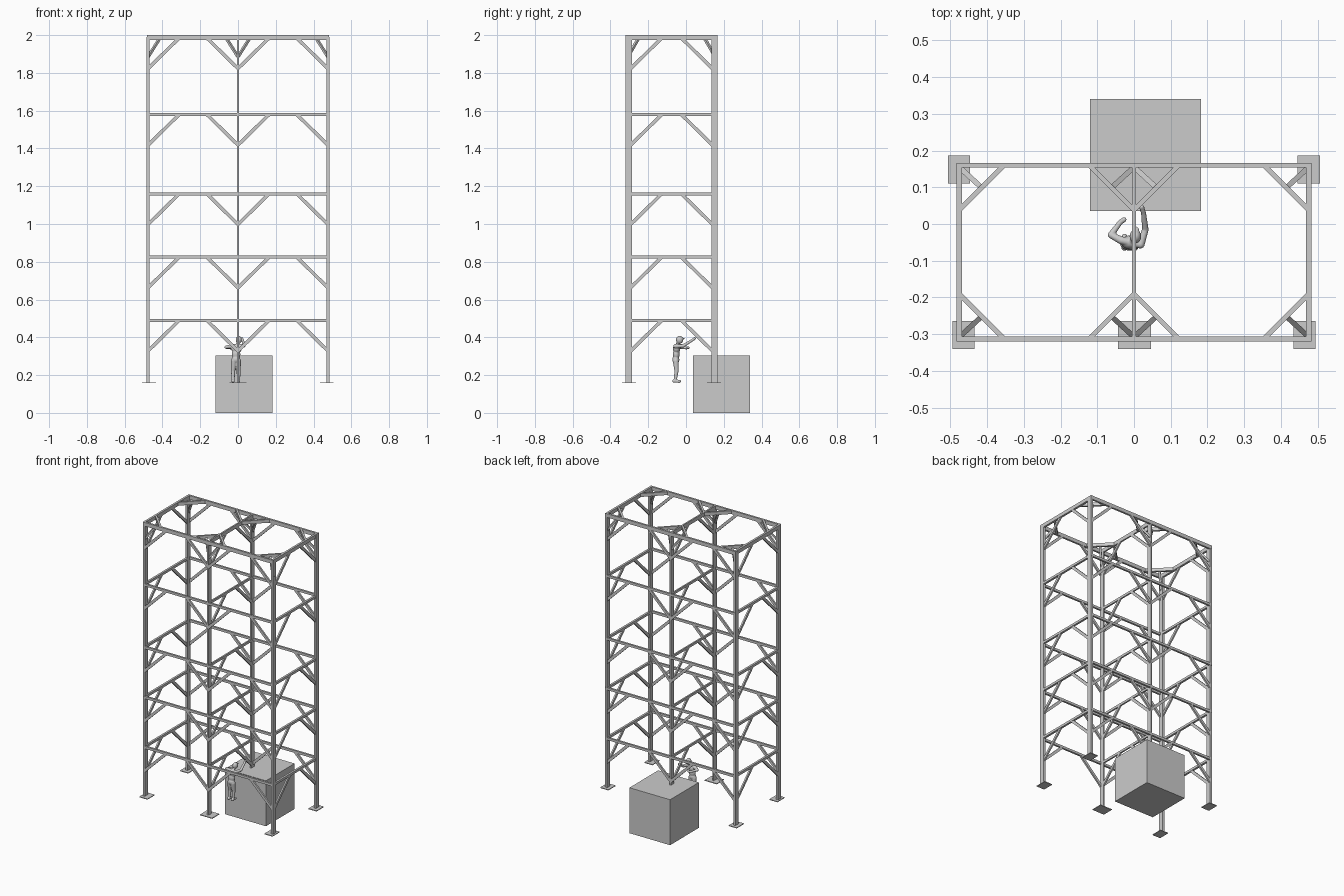
import bpy, bmesh, math
from mathutils import Vector, Matrix

if "Cube" in bpy.data.objects:
    bpy.data.objects.remove(bpy.data.objects["Cube"])

X, Y, Z = Vector((1, 0, 0)), Vector((0, 1, 0)), Vector((0, 0, 1))
POSTS_X = (-0.476, 0.0, 0.476)
FRONT, BACK = -0.313, 0.160          # frame planes along y
LEVELS = (0.49, 0.825, 1.16, 1.58, 1.985)
TOP = 1.9875


def finish(name, bm, smooth=False):
    me = bpy.data.meshes.new(name)
    bmesh.ops.recalc_face_normals(bm, faces=bm.faces)
    bm.to_mesh(me)
    bm.free()
    ob = bpy.data.objects.new(name, me)
    bpy.context.collection.objects.link(ob)
    if smooth:
        me.polygons.foreach_set("use_smooth", [True] * len(me.polygons))
    return ob


def bar(bm, a, b, depth, width, normal):
    """Rectangular bar from a to b; depth runs along normal, width across it."""
    a, b = Vector(a), Vector(b)
    d = (b - a).normalized()
    s = (normal - d * normal.dot(d)).normalized()
    t = d.cross(s)
    m = Matrix((s * depth, t * width, b - a)).transposed().to_4x4()
    m.translation = (a + b) / 2
    bmesh.ops.create_cube(bm, size=1, matrix=m)


def box(bm, lo, hi):
    lo, hi = Vector(lo), Vector(hi)
    m = Matrix.Translation((lo + hi) / 2) @ Matrix.Diagonal((*(hi - lo), 1))
    bmesh.ops.create_cube(bm, size=1, matrix=m)


# concrete block under the middle back post
bm = bmesh.new()
box(bm, (-0.12, 0.036, 0), (0.182, 0.34, 0.305))
finish("block", bm)

# posts, the middle back one standing on the block
bm = bmesh.new()
for x in POSTS_X:
    w = 0.005 if x == 0 else 0.0075
    box(bm, (x - w, -0.319, 0.16), (x + w, -0.287, 1.99))
    box(bm, (x - w, 0.134, 0.305 if x == 0 else 0.16), (x + w, 0.166, 1.99))
finish("posts", bm)

# foot plates
bm = bmesh.new()
for cx, cy, w in ((-0.464, -0.302, 0.03), (0.001, -0.302, 0.045), (0.464, -0.302, 0.03),
                  (-0.477, 0.148, 0.03), (0.476, 0.148, 0.03)):
    box(bm, (cx - w, cy - 0.038, 0.157), (cx + w, cy + 0.038, 0.162))
finish("foot_plates", bm)

# horizontal beams on every level
bm = bmesh.new()
for z in LEVELS:
    top = z == LEVELS[-1]
    zc, h = (TOP, 0.025) if top else (z, 0.016)
    for y in (FRONT, BACK):
        bar(bm, (-0.483, y, zc), (0.483, y, zc), 0.013, h, Y)
    for x in POSTS_X:
        bar(bm, (x, FRONT, zc), (x, BACK, zc), 0.010 if x == 0 else 0.014, h, X)
finish("beams", bm)

# diagonal knee braces in the upright planes
bm = bmesh.new()
R = 0.162
for z in LEVELS:
    for x in POSTS_X:
        for y, sy in ((FRONT, 1), (BACK, -1)):
            for sx in (-1, 1):
                if abs(x + sx * R) < 0.48:
                    bar(bm, (x, y, z - R), (x + sx * R, y, z - 0.003), 0.011, 0.018, Y)
            y0 = y + sy * 0.02
            bar(bm, (x, y0, z - R), (x, y0 + sy * R, z - 0.003), 0.010, 0.018, X)
finish("knee_braces", bm)

# flat corner braces at the top and the struts that carry them
flat, strut = bmesh.new(), bmesh.new()
C = 0.122
for x in POSTS_X:
    for y, sy in ((FRONT, 1), (BACK, -1)):
        for sx in (-1, 1):
            if abs(x + sx * C) > 0.48:
                continue
            bar(flat, (x, y + sy * C, TOP), (x + sx * C, y, TOP), 0.022, 0.013, Z)
            bar(strut, (x, y + sy * 0.005, 1.885),
                (x + sx * C / 2, y + sy * C / 2, 1.982), 0.012, 0.014, Z)
finish("corner_braces", flat)
finish("corner_struts", strut)


# standing worker, one arm raised towards the post
def ball(bm, c, r, scale=(1, 1, 1)):
    m = Matrix.Translation(c) @ Matrix.Diagonal((*scale, 1))
    bmesh.ops.create_uvsphere(bm, u_segments=16, v_segments=10, radius=r, matrix=m)


def limb(bm, pts):
    """Chain of tapered round segments; each point is x, y, z, radius."""
    for p in pts:
        ball(bm, p[:3], p[3])
    for p, q in zip(pts, pts[1:]):
        a, b = Vector(p[:3]), Vector(q[:3])
        rot = (b - a).to_track_quat('Z', 'Y').to_matrix().to_4x4()
        bmesh.ops.create_cone(bm, cap_ends=True, segments=14, radius1=p[3], radius2=q[3],
                              depth=(b - a).length,
                              matrix=Matrix.Translation((a + b) / 2) @ rot)


bm = bmesh.new()
# torso, shoulders and neck
ball(bm, (-0.011, -0.054, 0.282), 0.024, (1.0, 0.8, 0.9))
ball(bm, (-0.010, -0.052, 0.310), 0.024, (0.95, 0.75, 1.2))
ball(bm, (-0.008, -0.050, 0.340), 0.026, (1.1, 0.75, 0.95))
limb(bm, [(-0.032, -0.045, 0.353, 0.011), (0.017, -0.056, 0.354, 0.011)])
limb(bm, [(-0.005, -0.048, 0.355, 0.010), (0.003, -0.038, 0.376, 0.009)])
# head with cap peak
ball(bm, (0.004, -0.034, 0.387), 0.019, (0.85, 1.0, 1.12))
ball(bm, (0.004, -0.017, 0.393), 0.011, (1.0, 1.0, 0.35))
# raised arm and bent arm
limb(bm, [(0.018, -0.056, 0.353, 0.011), (0.031, -0.015, 0.355, 0.009),
          (0.026, 0.030, 0.383, 0.007), (0.021, 0.046, 0.394, 0.007)])
limb(bm, [(-0.034, -0.045, 0.352, 0.011), (-0.063, -0.030, 0.348, 0.009),
          (-0.038, 0.004, 0.343, 0.007), (-0.027, 0.012, 0.345, 0.007)])
# legs and shoes
for hip, foot in ((-0.022, -0.026), (0.000, 0.003)):
    limb(bm, [(hip, -0.054, 0.275, 0.016), (foot, -0.050, 0.222, 0.011),
              (foot, -0.057, 0.172, 0.008)])
    limb(bm, [(foot, -0.064, 0.169, 0.009), (foot, -0.034, 0.167, 0.008)])
worker = finish("worker", bm, smooth=True)
fuse = worker.modifiers.new("fuse", 'REMESH')
fuse.mode = 'VOXEL'
fuse.voxel_size = 0.0025
fuse.use_smooth_shade = True
soft = worker.modifiers.new("soften", 'SMOOTH')
soft.iterations = 3
